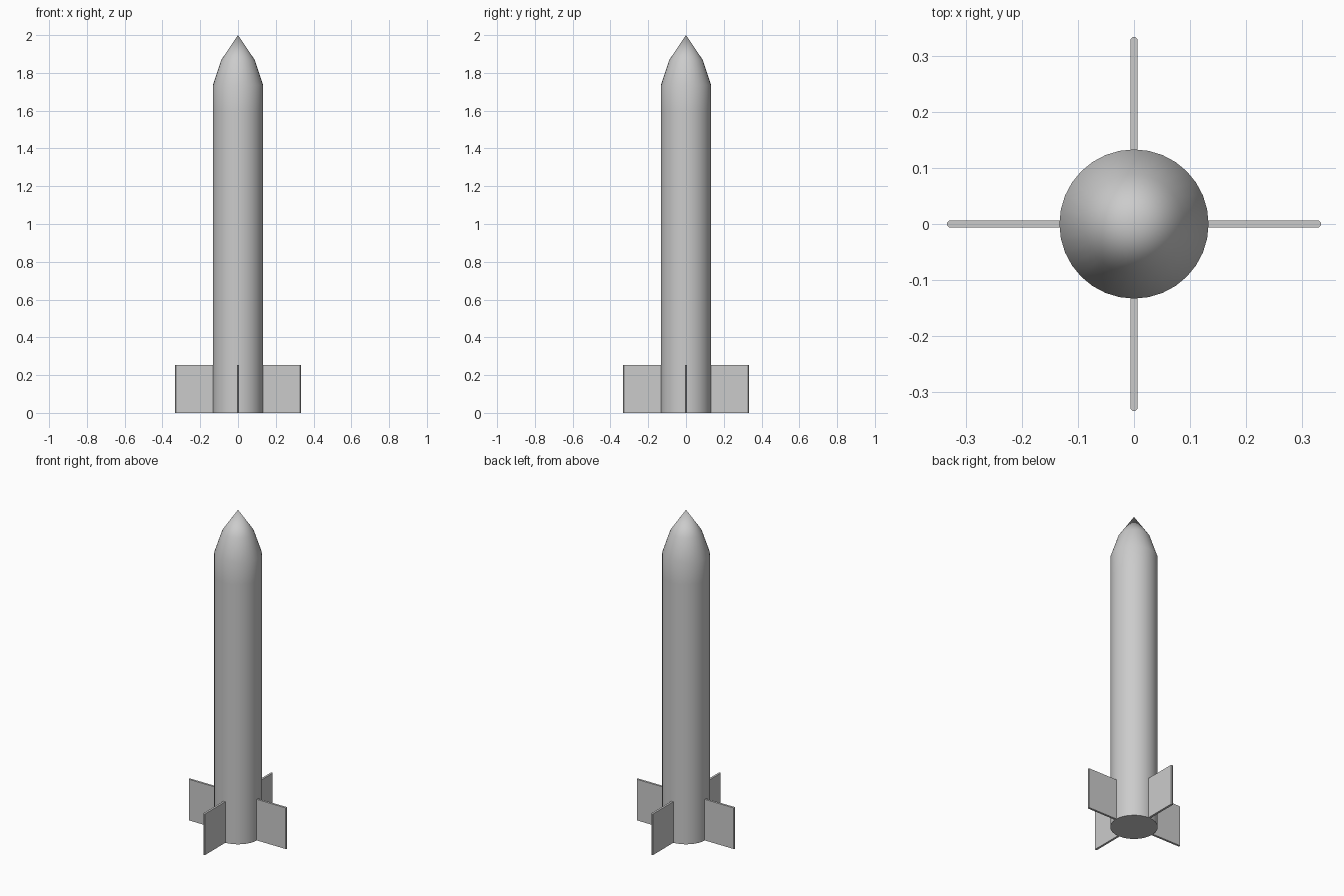
import bpy, bmesh, math
from mathutils import Matrix

default = bpy.data.objects.get("Cube")
if default:
    bpy.data.objects.remove(default, do_unlink=True)

SIDES = 32
RADIUS = 0.133
FIN_TIP, FIN_HEIGHT, FIN_THICK, FIN_CHAMFER = 0.333, 0.253, 0.013, 0.004

grey = bpy.data.materials.new("light_grey")
grey.use_nodes = True
colour = (0.6, 0.6, 0.6, 1)
grey.diffuse_color = colour
grey.node_tree.nodes["Principled BSDF"].inputs["Base Color"].default_value = colour


def add_object(name, bm):
    bmesh.ops.recalc_face_normals(bm, faces=bm.faces)
    mesh = bpy.data.meshes.new(name)
    bm.to_mesh(mesh)
    bm.free()
    mesh.materials.append(grey)
    obj = bpy.data.objects.new(name, mesh)
    bpy.context.collection.objects.link(obj)
    return obj


# Body and pointed nose: one lathed profile with a flat base
profile = [(RADIUS, 0), (RADIUS, 0.13), (RADIUS, 1.6), (RADIUS, 1.735), (0.089, 1.868)]
bm = bmesh.new()
rings = []
for r, z in profile:
    ring = bmesh.ops.create_circle(bm, segments=SIDES, radius=r,
                                   matrix=Matrix.Translation((0, 0, z)))
    rings.append(ring["verts"])
tip = bm.verts.new((0, 0, 2))
for i in range(SIDES):
    j = (i + 1) % SIDES
    for low, high in zip(rings, rings[1:]):
        bm.faces.new((low[i], low[j], high[j], high[i]))
    bm.faces.new((rings[-1][i], rings[-1][j], tip))
bm.faces.new(rings[0][::-1])
body = add_object("body", bm)

# Smooth skin with a sharp base edge
bpy.ops.object.select_all(action="DESELECT")
body.select_set(True)
bpy.context.view_layer.objects.active = body
bpy.ops.object.shade_smooth_by_angle(angle=math.radians(40))

# Four thin fins with chamfered outer edges, rooted inside the body
inner, half = RADIUS - 0.02, FIN_THICK / 2
outline = [(inner, -half), (FIN_TIP - FIN_CHAMFER, -half), (FIN_TIP, FIN_CHAMFER - half)]
outline += [(x, -y) for x, y in reversed(outline)]
for k, side in enumerate(("left", "back", "right", "front")):
    bm = bmesh.new()
    base = bm.faces.new([bm.verts.new((x, y, 0)) for x, y in outline])
    top = bmesh.ops.extrude_face_region(bm, geom=[base])["geom"]
    bmesh.ops.translate(bm, vec=(0, 0, FIN_HEIGHT),
                        verts=[v for v in top if isinstance(v, bmesh.types.BMVert)])
    bmesh.ops.rotate(bm, verts=bm.verts, matrix=Matrix.Rotation(k * math.pi / 2, 3, "Z"))
    add_object(side + "_fin", bm)
